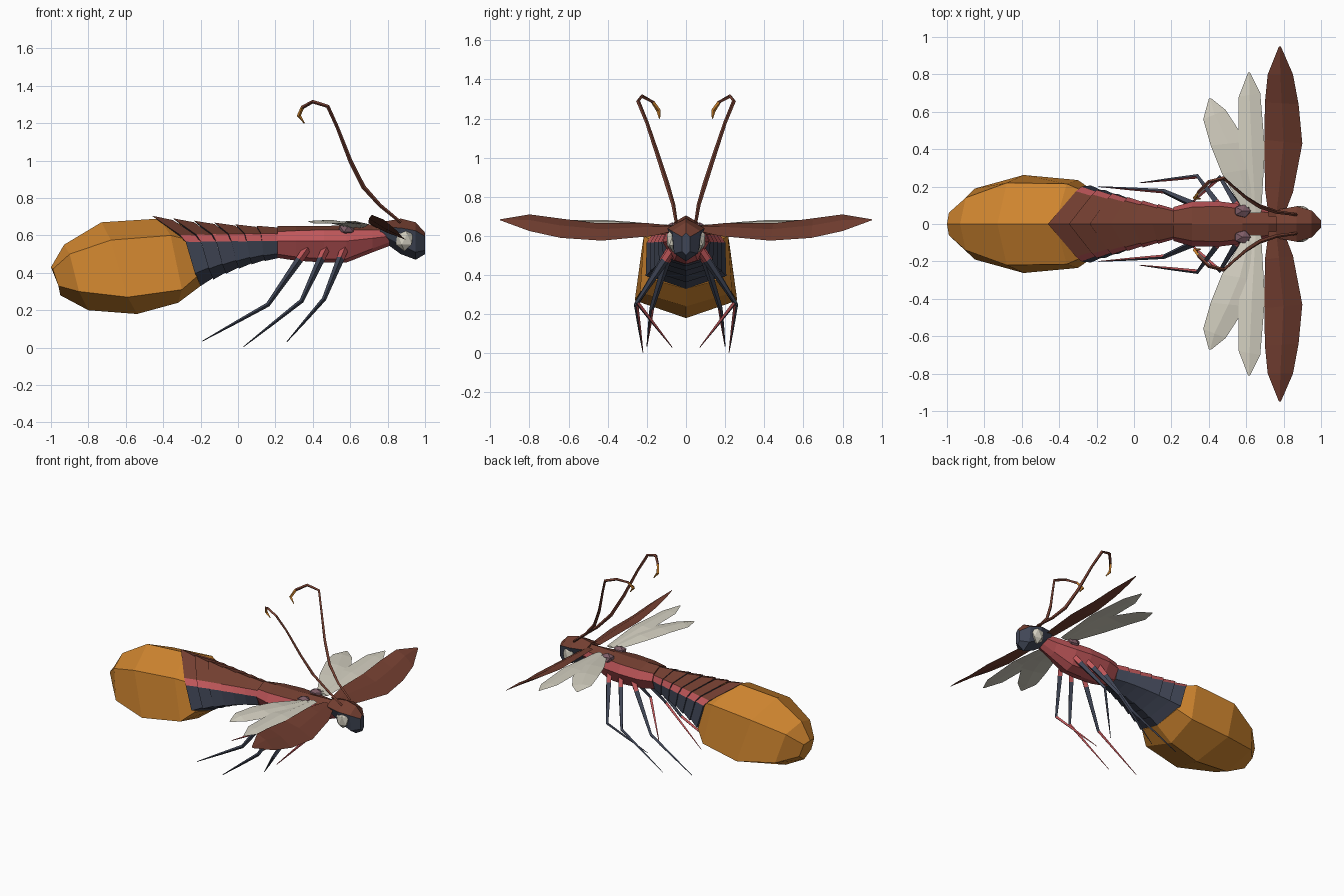
import bpy, bmesh, math
from mathutils import Vector

if "Cube" in bpy.data.objects:
    bpy.data.objects.remove(bpy.data.objects["Cube"])


def mat(name, r, g, b):
    m = bpy.data.materials.new(name)
    lin = [((c / 255 + 0.055) / 1.055) ** 2.4 for c in (r, g, b)]
    m.diffuse_color = (*lin, 1)
    m.use_nodes = True
    m.node_tree.nodes["Principled BSDF"].inputs["Base Color"].default_value = m.diffuse_color
    return m


BROWN = mat("shell_brown", 116, 63, 49)
PINK = mat("body_pink", 192, 87, 90)
SLATE = mat("dark_slate", 64, 70, 86)
AMBER = mat("lantern_amber", 207, 133, 47)
CREAM = mat("wing_cream", 212, 208, 193)
MAUVE = mat("joint_mauve", 125, 92, 102)


def finish(name, bm, mats, mirror=False):
    bmesh.ops.recalc_face_normals(bm, faces=bm.faces)
    me = bpy.data.meshes.new(name)
    bm.to_mesh(me)
    bm.free()
    for m in mats:
        me.materials.append(m)
    ob = bpy.data.objects.new(name, me)
    bpy.context.collection.objects.link(ob)
    if mirror:
        mod = ob.modifiers.new("mirror", 'MIRROR')
        mod.use_axis = (False, True, False)
        mod.use_clip = False
        mod.use_mirror_merge = False
    return ob


def skin(name, rings, mats, index, mirror=False):
    """Bridge closed rings; index(row, strip) picks the material."""
    bm = bmesh.new()
    vs = [[bm.verts.new(p) for p in r] for r in rings]
    n = len(rings[0])
    for i in range(len(vs) - 1):
        for k in range(n):
            f = bm.faces.new((vs[i][k], vs[i][(k + 1) % n], vs[i + 1][(k + 1) % n], vs[i + 1][k]))
            f.material_index = index(i, k)
    bm.faces.new(vs[0])
    bm.faces.new(vs[-1][::-1]).material_index = index(len(vs) - 2, n // 2)
    return finish(name, bm, mats, mirror)


def loft(name, halves, mats, strips):
    """Each half profile runs top centre to bottom centre; mirrored in y."""
    rings = [h + [(x, -y, z) for x, y, z in h[-2:0:-1]] for h in halves]
    n = len(strips)
    return skin(name, rings, mats, lambda i, k: strips[k] if k < n else strips[2 * n - 1 - k])


def tube(name, pts, radii, mats, index, sides=4):
    pts = [Vector(p) for p in pts]
    rings = []
    for i, p in enumerate(pts):
        d = (pts[min(i + 1, len(pts) - 1)] - pts[max(i - 1, 0)]).normalized()
        u = d.cross(Vector((0, 1, 0))).normalized()
        v = d.cross(u)
        rings.append([p + radii[i] * (u * math.cos(a) + v * math.sin(a))
                      for a in [math.tau * k / sides for k in range(sides)]])
    return skin(name, rings, mats, index, True)


def blade(name, rows, material, thick):
    """Rows of (trailing point, leading point) with a ridge in the middle."""
    rings = []
    for i, (a, b) in enumerate(rows):
        a, b = Vector(a), Vector(b)
        t = thick * (0.15 if i == len(rows) - 1 else 1)
        mid = (a + b) / 2
        rings.append([a, mid + Vector((0, 0, t)), b, mid - Vector((0, 0, t * 0.5))])
    return skin(name, rings, [material], lambda i, k: 0, True)


def ball(name, loc, scale, material):
    bm = bmesh.new()
    bmesh.ops.create_icosphere(bm, subdivisions=1, radius=1)
    for v in bm.verts:
        v.co = Vector([v.co[k] * scale[k] + loc[k] for k in range(3)])
    return finish(name, bm, [material], True)


# glowing rear lantern
loft("lantern", [
    [(-.30, 0, .66), (-.28, .18, .58), (-.22, .18, .38), (-.20, 0, .33)],
    [(-.42, 0, .69), (-.36, .215, .60), (-.30, .235, .31), (-.32, 0, .24)],
    [(-.73, 0, .67), (-.68, .22, .575), (-.59, .262, .27), (-.54, 0, .18)],
    [(-.93, 0, .55), (-.90, .14, .50), (-.85, .19, .30), (-.80, 0, .20)],
    [(-1.0, 0, .43), (-.99, .06, .42), (-.96, .07, .33), (-.95, 0, .28)],
], [AMBER], [0, 0, 0])

# overlapping abdomen segments, slanting more toward the rear
front = [(.21, 0, .645), (.21, .072, .61), (.21, .085, .57), (.21, .065, .50), (.21, 0, .475)]
rear = [(-.46, 0, .70), (-.31, .17, .60), (-.28, .195, .565), (-.23, .20, .40), (-.20, 0, .335)]


def abdomen_ring(t, flare):
    ring = []
    for a, b in zip(front, rear):
        p = Vector(a).lerp(Vector(b), t)
        p.z = a[2] + (b[2] - a[2]) * t ** 1.5
        c = .56 - .04 * t
        ring.append((p.x, p.y * flare, c + (p.z - c) * flare))
    return ring


SEGMENTS = 6
for s in range(SEGMENTS):
    loft(f"abdomen_segment_{s + 1}",
         [abdomen_ring(s / SEGMENTS, .97), abdomen_ring((s + 1) / SEGMENTS, 1.03)],
         [BROWN, PINK, SLATE], [0, 1, 2, 2])

# thorax with brown back
loft("thorax", [[(x, 0, t), (x, w1, e), (x, w2, m), (x, w2 * .55, b + .02), (x, 0, b)]
                for x, t, w1, e, w2, m, b in [
                    (.21, .65, .07, .62, .09, .57, .48),
                    (.31, .65, .09, .625, .12, .57, .465),
                    (.46, .65, .095, .63, .12, .57, .455),
                    (.58, .655, .08, .63, .105, .57, .455),
                    (.72, .66, .06, .63, .07, .585, .51),
                    (.84, .66, .045, .63, .05, .60, .555)]],
     [BROWN, PINK], [0, 1, 1, 1])

# head: brown hood, slate face
loft("head", [[(x, 0, t), (x, w1, e), (x, w2, m), (x, 0, b)]
              for x, t, w1, e, w2, m, b in [
                  (.76, .67, .075, .645, .05, .61, .58),
                  (.87, .69, .095, .64, .07, .55, .50),
                  (.95, .67, .072, .625, .06, .51, .47),
                  (1.0, .615, .02, .595, .02, .52, .50)]],
     [BROWN, SLATE], [0, 1, 1])
ball("eyes", (.89, .065, .58), (.052, .037, .065), CREAM)
ball("wing_joints", (.58, .07, .635), (.05, .04, .035), MAUVE)

# hard wing covers
blade("wing_covers", [((.72, .04, .65), (.80, .04, .63)),
                      ((.70, .19, .665), (.85, .17, .60)),
                      ((.697, .45, .665), (.90, .43, .576)),
                      ((.70, .65, .69), (.88, .64, .59)),
                      ((.715, .80, .71), (.85, .80, .625)),
                      ((.775, .95, .685), (.785, .95, .68))], BROWN, .014)

# thin cream wings
blade("fore_wings", [((.62, .06, .645), (.68, .06, .645)),
                     ((.56, .40, .672), (.70, .40, .66)),
                     ((.56, .68, .675), (.675, .70, .66)),
                     ((.61, .81, .67), (.62, .81, .67))], CREAM, .01)
blade("hind_wings", [((.58, .08, .645), (.65, .10, .645)),
                     ((.47, .27, .67), (.66, .30, .655)),
                     ((.41, .42, .68), (.60, .44, .665)),
                     ((.37, .56, .675), (.49, .61, .665)),
                     ((.40, .67, .665), (.415, .67, .665))], CREAM, .01)

# legs: pink hips, slate thighs, slender pink and slate shins
LEGS = {"front_legs": ((.57, .07, .53), (.46, .25, .26), (.26, .07, .03)),
        "middle_legs": ((.47, .08, .53), (.34, .255, .25), (.03, .22, .005)),
        "hind_legs": ((.37, .08, .53), (.16, .175, .23), (-.19, .20, .035))}
for name, (hip, knee, foot) in LEGS.items():
    h, k, f = Vector(hip), Vector(knee), Vector(foot)
    tube(name, [h, h.lerp(k, .2), h.lerp(k, .6), k, k.lerp(f, .5), f],
         [.022, .021, .016, .012, .008, .002], [PINK, SLATE],
         lambda i, s: 0 if i == 0 or (i >= 3 and s < 2) else 1)

# curled antennae with amber tips
tube("antennae", [(.87, .05, .67), (.76, .065, .76), (.67, .095, .86), (.60, .14, 1.0),
                  (.53, .20, 1.18), (.48, .245, 1.29), (.40, .225, 1.315),
                  (.345, .17, 1.285), (.325, .14, 1.24), (.355, .135, 1.20)],
     [.008, .010, .012, .011, .009, .010, .010, .010, .011, .003],
     [BROWN, AMBER], lambda i, s: 1 if i >= 7 else 0)
